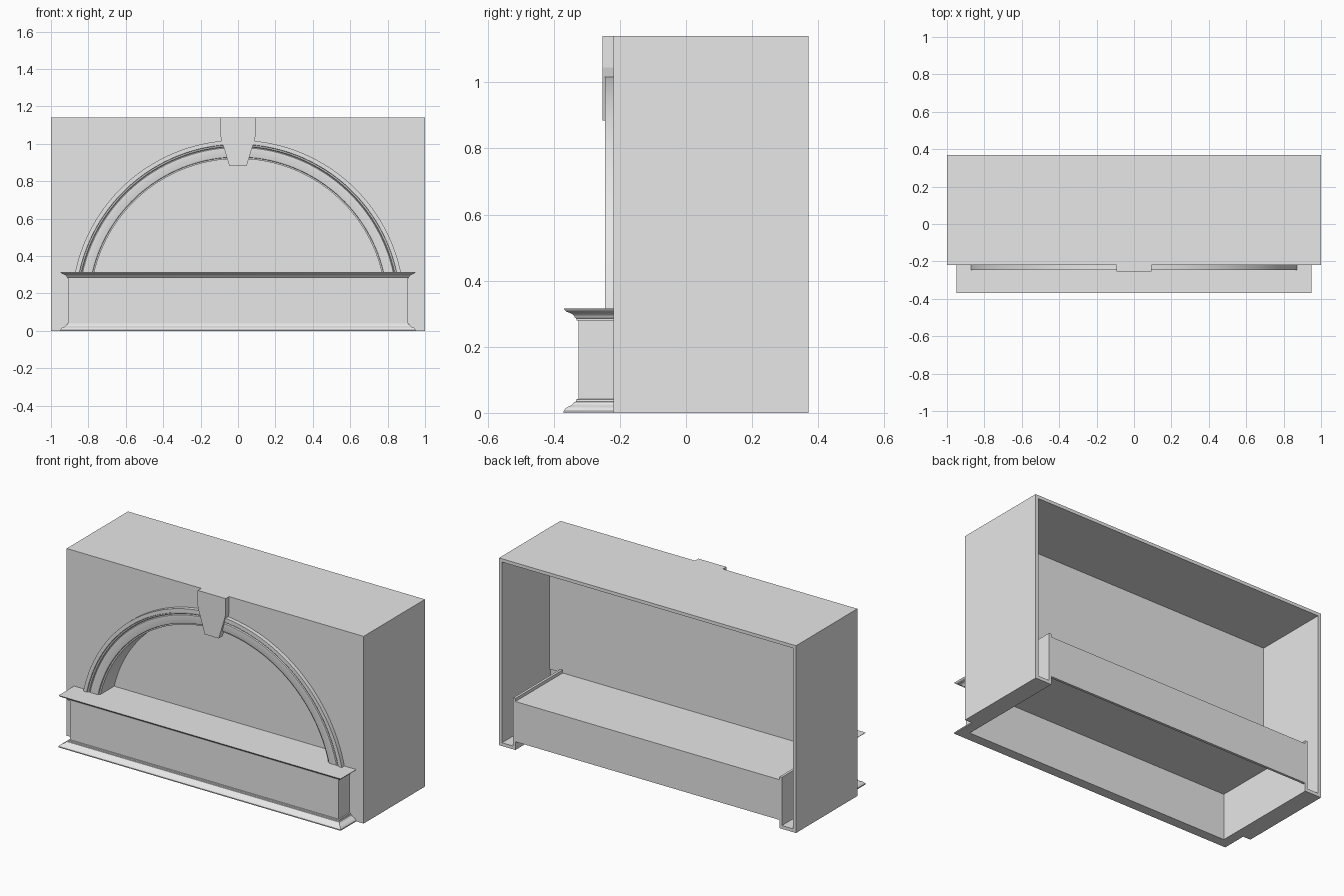
import bpy, bmesh, math

if "Cube" in bpy.data.objects:
    bpy.data.objects.remove(bpy.data.objects["Cube"])

# Single plain grey material
grey = bpy.data.materials.new("plain_grey")
grey.use_nodes = True
grey.diffuse_color = (0.8, 0.8, 0.8, 1)
grey.node_tree.nodes["Principled BSDF"].inputs["Base Color"].default_value = (0.8, 0.8, 0.8, 1)

# Main dimensions
TOP, FRONT, BACK = 1.14, -0.22, 0.37      # outer shell
NICHE = -0.095                            # front of the recessed panel
PX, PY = 0.905, -0.325                    # plinth half width and front
LEDGE = 0.316
CZ, R_IN, R_OUT = 0.13, 0.79, 0.89        # arch centre and radii


def finish(name, bm, smooth=False):
    bmesh.ops.recalc_face_normals(bm, faces=bm.faces)
    if smooth:
        for f in bm.faces:
            f.smooth = True
        for e in bm.edges:
            e.smooth = len(e.link_faces) == 2 and e.calc_face_angle(0) < math.radians(30)
    me = bpy.data.meshes.new(name)
    bm.to_mesh(me)
    bm.free()
    me.materials.append(grey)
    ob = bpy.data.objects.new(name, me)
    bpy.context.collection.objects.link(ob)
    return ob


def box(name, x0, x1, y0, y1, z0, z1):
    bm = bmesh.new()
    bmesh.ops.create_cube(bm, size=1)
    for v in bm.verts:
        v.co = (x0 + (v.co.x + .5) * (x1 - x0),
                y0 + (v.co.y + .5) * (y1 - y0),
                z0 + (v.co.z + .5) * (z1 - z0))
    return finish(name, bm)


def slab(name, outline, y0, y1):
    """Extrude an (x, z) outline along y."""
    bm = bmesh.new()
    face = bm.faces.new([bm.verts.new((x, y0, z)) for x, z in outline])
    geo = bmesh.ops.extrude_face_region(bm, geom=[face])["geom"]
    for v in geo:
        if isinstance(v, bmesh.types.BMVert):
            v.co.y = y1
    return finish(name, bm)


def u_sweep(name, profile, y_end, closed=False, cap_top=False):
    """Sweep an (outward offset, z) profile round the plinth's left, front and right."""
    bm = bmesh.new()
    rows = [[bm.verts.new(p) for p in ((-PX - o, y_end, z), (-PX - o, PY - o, z),
                                       (PX + o, PY - o, z), (PX + o, y_end, z))]
            for o, z in profile]
    pairs = list(zip(rows, rows[1:]))
    if closed:
        pairs.append((rows[-1], rows[0]))
        for i in (0, 3):
            bm.faces.new([r[i] for r in rows])
    for a, b in pairs:
        for i in range(3):
            bm.faces.new((a[i], a[i + 1], b[i + 1], b[i]))
    if cap_top:
        bm.faces.new(rows[-1])
    return finish(name, bm, smooth=True)


def arc(r, z_start, n):
    """Arch points (x, z) from right to left, starting at height z_start."""
    a0 = math.asin((z_start - CZ) / r)
    angles = [a0 + (math.pi - 2 * a0) * i / n for i in range(n + 1)]
    return [(r * math.cos(a), CZ + r * math.sin(a)) for a in angles]


# Outer shell, open at the back
box("shell_top", -1, 1, NICHE, BACK, TOP - 0.02, TOP)
for side, s in (("left", 1), ("right", -1)):
    box(f"shell_side_{side}", *sorted((s * 0.98, s)), NICHE, BACK, 0, TOP - 0.02)
    box(f"shell_foot_{side}", *sorted((s * PX, s * 0.98)), NICHE, BACK, 0, 0.02)

# Thick front wall with the arched opening and the slot for the plinth
wall = [(1, 0), (1, TOP), (-1, TOP), (-1, 0), (-0.9, 0), (-0.9, 0.31)]
wall += arc(R_IN, 0.31, 64)[::-1]
wall += [(0.9, 0.31), (0.9, 0)]
slab("front_wall", wall, FRONT, NICHE)
box("niche_back_panel", -0.98, 0.98, NICHE, -0.085, 0.295, TOP - 0.02)
box("niche_floor", -0.9, 0.9, FRONT, NICHE, 0.296, LEDGE)

# Hollow plinth
u_sweep("plinth_walls", [(0, 0), (0, 0.314), (-0.015, 0.314), (-0.015, 0)], BACK, closed=True)
box("plinth_top", -0.89, 0.89, -0.31, BACK, 0.28, 0.295)
box("plinth_back_panel", -0.89, 0.89, BACK - 0.015, BACK, 0.05, 0.28)

# Cornice and base mouldings
u_sweep("ledge_cornice", [(0, 0.28), (0.006, 0.28), (0.006, 0.286), (0.011, 0.287),
                          (0.013, 0.293), (0.019, 0.299), (0.028, 0.303), (0.036, 0.306),
                          (0.042, 0.311), (0.045, LEDGE)], FRONT, cap_top=True)
u_sweep("base_moulding", [(0, 0), (0.045, 0), (0.045, 0.006), (0.04, 0.013), (0.034, 0.018),
                          (0.024, 0.022), (0.017, 0.027), (0.014, 0.033), (0.008, 0.034),
                          (0.007, 0.041), (0, 0.042)], FRONT)

# Moulded arch band: (radius, y) section swept along the arc
section = [(R_IN, FRONT + 0.01), (R_IN, -0.228), (0.798, -0.229), (0.800, -0.236),
           (0.806, -0.238), (0.850, -0.238), (0.854, -0.232), (0.858, -0.238),
           (0.866, -0.240), (0.868, -0.245), (R_OUT, -0.245), (R_OUT, FRONT + 0.01)]
bm = bmesh.new()
rows = [[bm.verts.new((x, y, z)) for x, z in arc(r, 0.312, 64)] for r, y in section]
for a, b in zip(rows, rows[1:]):
    for i in range(64):
        bm.faces.new((a[i], a[i + 1], b[i + 1], b[i]))
finish("arch_moulding", bm, smooth=True)

# Keystone
half = [(0.047, 0.885), (0.088, 1.02), (0.094, 1.045), (0.094, TOP)]
slab("keystone", half + [(-x, z) for x, z in half[::-1]], -0.253, FRONT + 0.005)
